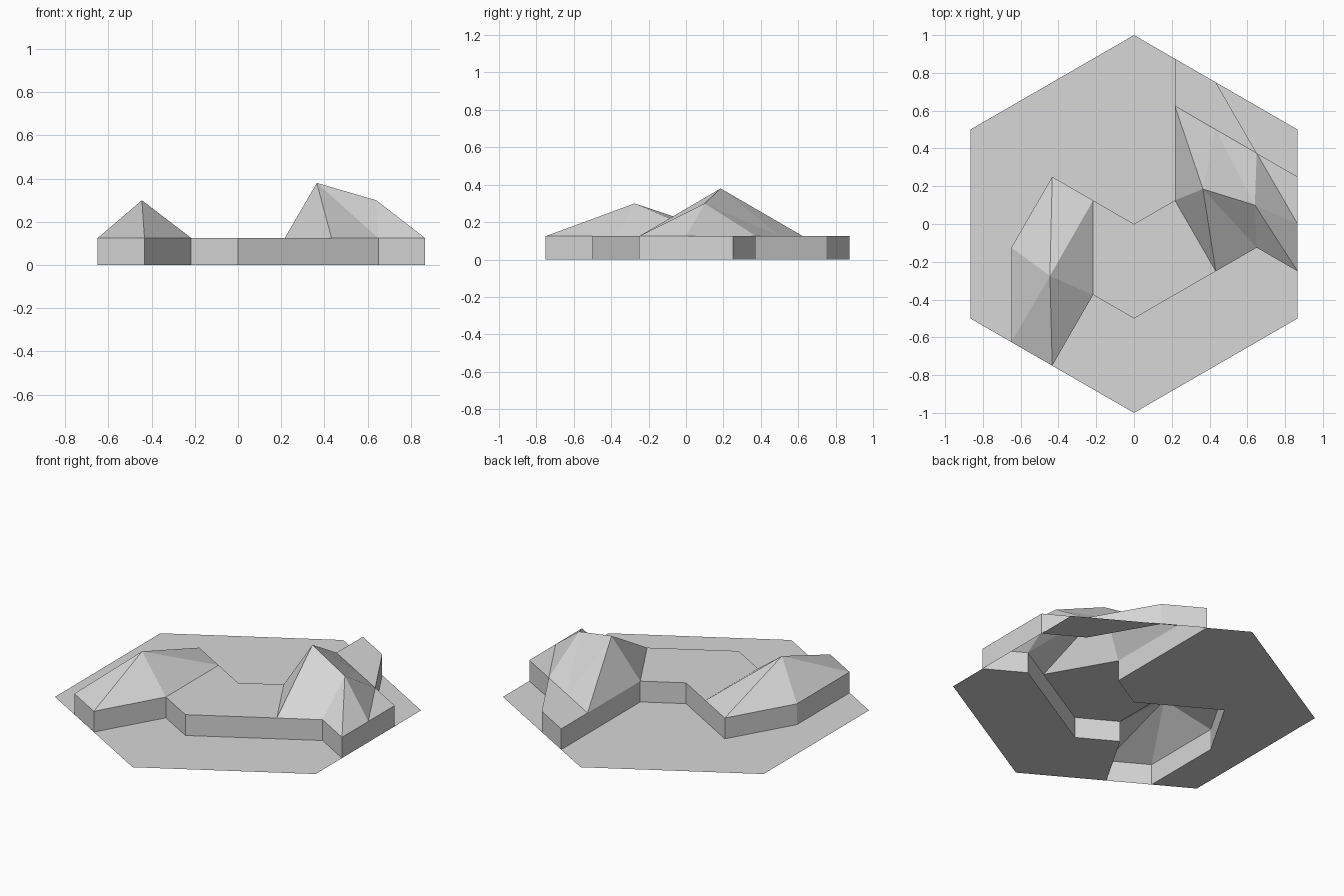
import bpy
import bmesh

cube = bpy.data.objects.get("Cube")
if cube:
    bpy.data.objects.remove(cube, do_unlink=True)

STEP_X, STEP_Y = 3 ** 0.5 / 8, 0.125   # triangular lattice spacing
TOP = 0.125                            # plateau height

stone = bpy.data.materials.new("light_grey")
stone.use_nodes = True
stone.diffuse_color = (0.68, 0.68, 0.68, 1)
stone.node_tree.nodes["Principled BSDF"].inputs["Base Color"].default_value = stone.diffuse_color


def at(points, z):
    """Lattice points placed at height z."""
    return [(i * STEP_X, j * STEP_Y, z) for i, j in points]


def sheet(name, polygons):
    """One flat-shaded open surface from a list of polygons."""
    bm = bmesh.new()
    for poly in polygons:
        bm.faces.new([bm.verts.new(p) for p in poly])
    bmesh.ops.remove_doubles(bm, verts=bm.verts, dist=0.0005)
    mesh = bpy.data.meshes.new(name)
    bm.to_mesh(mesh)
    bm.free()
    mesh.materials.append(stone)
    obj = bpy.data.objects.new(name, mesh)
    bpy.context.collection.objects.link(obj)
    return obj


def fan(peak, ring):
    """Triangles from a peak down to consecutive ring points."""
    return [(peak, a, b) for a, b in zip(ring, ring[1:])]


# Low ground around the plateau, out to the hexagon edge
west = [(1, 7), (0, 8), (-4, 4), (-4, -4), (-3, -5), (-3, -1), (-2, 2), (0, 0), (1, 1)]
south = [(-2, -6), (0, -8), (4, -4), (4, -2), (3, -1), (0, -4), (-1, -3)]
corner = [(4, 2), (4, 4), (2, 6), (3, 3)]
sheet("ground", [at(p, 0) for p in (west, south, corner)])

# Vertical cliff following the plateau outline
rim = [(0, 0), (-2, 2), (-3, -1), (-3, -5), (-2, -6), (-1, -3), (0, -4),
       (3, -1), (4, -2), (4, 2), (3, 3), (2, 6), (1, 7), (1, 1)]
low, high = at(rim, 0), at(rim, TOP)
sheet("cliff_wall", [(low[k - 1], low[k], high[k], high[k - 1]) for k in range(len(rim))])

# Flat parts of the plateau
middle = [(0, 0), (-1, 1), (-1, -3), (0, -4), (2, -2), (1, 1)]
north = [(1, 5), (2, 4), (3, 3), (2, 6), (1, 7)]
east = [(4, 0), (4, 2), (3, 3)]
sheet("plateau_top", [at(p, TOP) for p in (middle, north, east)])

# Single-peaked hill
ring = at([(-2, 2), (-3, -1), (-3, -5), (-2, -6), (-1, -3), (-1, 1)], TOP)
sheet("small_hill", fan((-0.445, -0.275, 0.30), ring + ring[:1]))

# Twin-peaked hill: two fans joined along the ridge
main_peak, side_peak = (0.365, 0.185, 0.38), (0.64, 0.10, 0.30)
main_ring = at([(2, 4), (1, 5), (1, 1), (2, -2), (3, -1)], TOP)
side_ring = at([(3, -1), (4, -2), (4, 0), (3, 3), (2, 4)], TOP)
sheet("large_hill", fan(main_peak, main_ring + [side_peak] + main_ring[:1])
      + fan(side_peak, side_ring))
